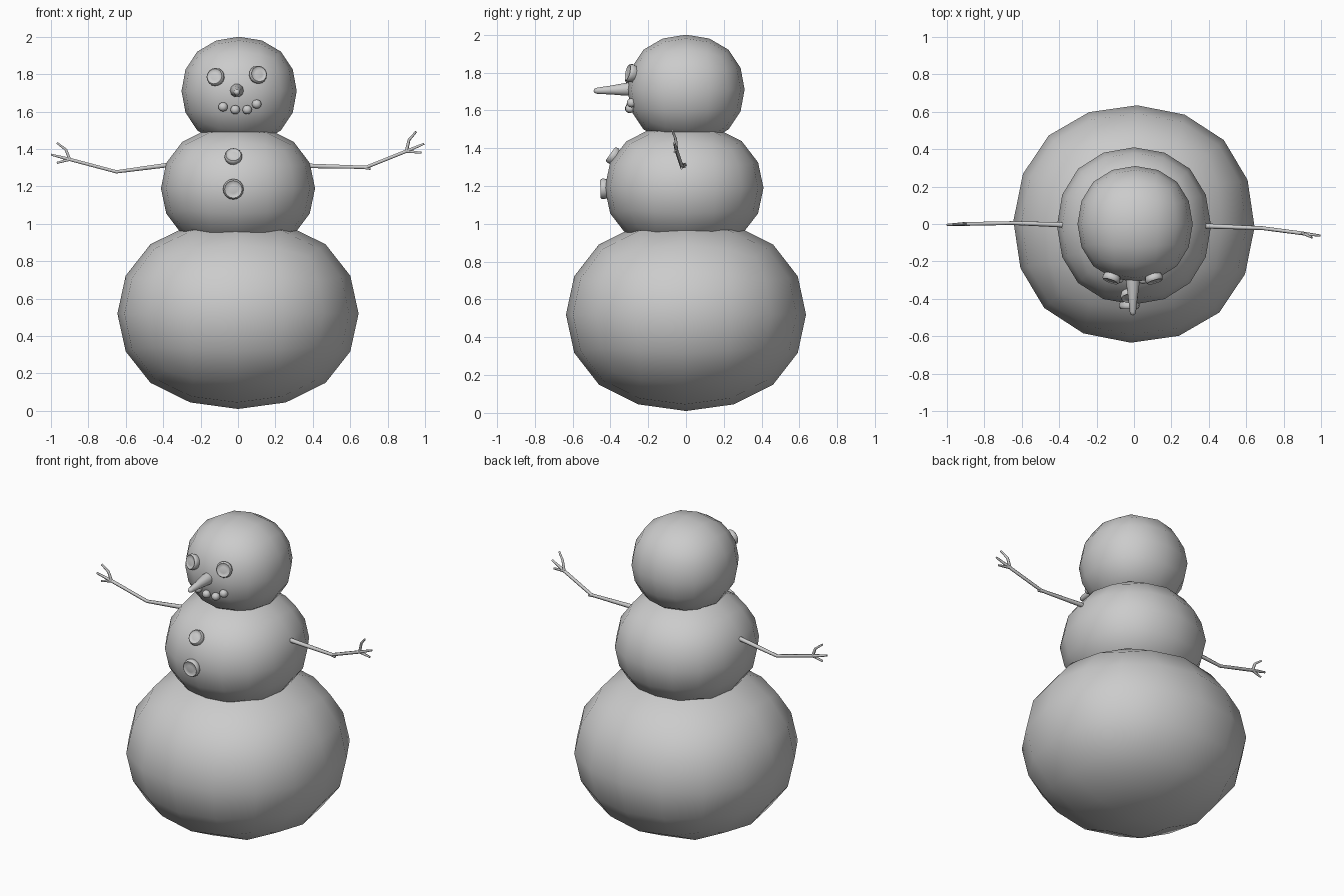
import bpy
import bmesh
import math
from mathutils import Vector, Matrix

cube = bpy.data.objects.get("Cube")
if cube:
    bpy.data.objects.remove(cube, do_unlink=True)

grey = bpy.data.materials.new("plain grey")
grey.use_nodes = True
colour = (0.6, 0.6, 0.6, 1)
grey.diffuse_color = colour
grey.node_tree.nodes["Principled BSDF"].inputs["Base Color"].default_value = colour


def add_object(name, bm, angle=60):
    mesh = bpy.data.meshes.new(name)
    bmesh.ops.recalc_face_normals(bm, faces=bm.faces)
    bm.to_mesh(mesh)
    bm.free()
    mesh.materials.append(grey)
    obj = bpy.data.objects.new(name, mesh)
    bpy.context.collection.objects.link(obj)
    bpy.ops.object.select_all(action="DESELECT")
    obj.select_set(True)
    bpy.context.view_layer.objects.active = obj
    bpy.ops.object.shade_smooth_by_angle(angle=math.radians(angle))
    return obj


def snowball(name, centre, radii, turn=0, level=2):
    """A rounded cube, scaled so its face centres reach the given radii."""
    bm = bmesh.new()
    bmesh.ops.create_cube(bm, size=2)
    obj = add_object(name, bm, 180)
    obj.location = centre
    obj.scale = [r / 0.8395 for r in radii]
    obj.rotation_euler.z = math.radians(turn)
    sub = obj.modifiers.new("round", "SUBSURF")
    sub.levels = sub.render_levels = level
    return obj


def lathe(name, profile, base, direction, steps=12, angle=60):
    """Spin (radius, height) points around an axis that starts at base."""
    bm = bmesh.new()
    verts = [bm.verts.new((r, 0, h)) for r, h in profile]
    edges = [bm.edges.new(pair) for pair in zip(verts, verts[1:])]
    bmesh.ops.spin(bm, geom=verts + edges, cent=(0, 0, 0), axis=(0, 0, 1),
                   angle=math.tau, steps=steps, use_merge=True)
    bmesh.ops.remove_doubles(bm, verts=bm.verts, dist=0.0005)
    turn = Vector(direction).to_track_quat("Z", "Y").to_matrix().to_4x4()
    bmesh.ops.transform(bm, matrix=Matrix.Translation(base) @ turn, verts=bm.verts)
    return add_object(name, bm, angle)


def stone(name, base, direction, r, h=0.018):
    """A round button with a raised, rounded rim."""
    profile = [(0, -h), (0.9 * r, -h), (r, 0), (0.95 * r, 0.7 * h), (0.85 * r, h),
               (0.75 * r, 0.7 * h), (0.4 * r, 0.85 * h), (0, 0.9 * h)]
    return lathe(name, profile, base, direction, 16)


def twig(name, branches):
    """Tapered tubes that follow lists of (x, y, z, radius)."""
    curve = bpy.data.curves.new(name, "CURVE")
    curve.dimensions = "3D"
    curve.bevel_depth = 1
    curve.bevel_resolution = 1
    curve.use_fill_caps = True
    for points in branches:
        spline = curve.splines.new("POLY")
        spline.points.add(len(points) - 1)
        for target, (x, y, z, r) in zip(spline.points, points):
            target.co = (x, y, z, 1)
            target.radius = r
        spline.use_smooth = True
    curve.materials.append(grey)
    obj = bpy.data.objects.new(name, curve)
    bpy.context.collection.objects.link(obj)
    return obj


# Three stacked snowballs
snowball("lower_body", (0, 0, 0.52), (0.645, 0.635, 0.51), -1.5)
snowball("middle_body", (0, -0.01, 1.19), (0.412, 0.42, 0.34))
snowball("head", (0.006, 0, 1.71), (0.308, 0.31, 0.29))

# Eyes
stone("right_eye", (-0.12, -0.29, 1.785), (-0.35, -1, 0.25), 0.049)
stone("left_eye", (0.107, -0.292, 1.797), (0.3, -1, 0.25), 0.049)

# Carrot nose
lathe("nose", [(0, -0.05), (0.038, -0.05), (0.036, 0.01), (0.025, 0.09),
               (0.017, 0.165), (0.011, 0.18), (0, 0.184)],
      (-0.006, -0.305, 1.712), (0, -1, -0.05), 10)

# Mouth pebbles
for i, (x, z) in enumerate([(-0.08, 1.625), (-0.015, 1.61), (0.049, 1.61), (0.1, 1.64)]):
    snowball(f"mouth_pebble_{i + 1}", (x, -0.298 + x * x, z), (0.025, 0.025, 0.024))

# Chest buttons
stone("upper_button", (-0.025, -0.385, 1.36), (0, -1, 0.72), 0.048)
stone("lower_button", (-0.025, -0.435, 1.185), (0, -1, -0.03), 0.055)

# Arms with three fingers each
twig("right_arm", [
    [(-0.37, -0.005, 1.315, 0.014), (-0.65, 0.005, 1.278, 0.010), (-0.91, 0, 1.347, 0.010),
     (-1, -0.005, 1.37, 0.006)],
    [(-0.9, 0, 1.344, 0.009), (-0.92, 0, 1.396, 0.008), (-0.968, -0.002, 1.433, 0.006)],
    [(-0.9, 0, 1.344, 0.009), (-0.968, -0.005, 1.326, 0.006)]])
twig("left_arm", [
    [(0.37, -0.01, 1.31, 0.014), (0.685, -0.022, 1.302, 0.010), (0.9, -0.05, 1.388, 0.010),
     (0.995, -0.062, 1.428, 0.006)],
    [(0.9, -0.05, 1.388, 0.009), (0.915, -0.055, 1.45, 0.008), (0.952, -0.072, 1.492, 0.006)],
    [(0.9, -0.05, 1.388, 0.009), (0.98, -0.06, 1.38, 0.006)],
    [(0.67, -0.021, 1.302, 0.010), (0.708, -0.024, 1.294, 0.007)]])
